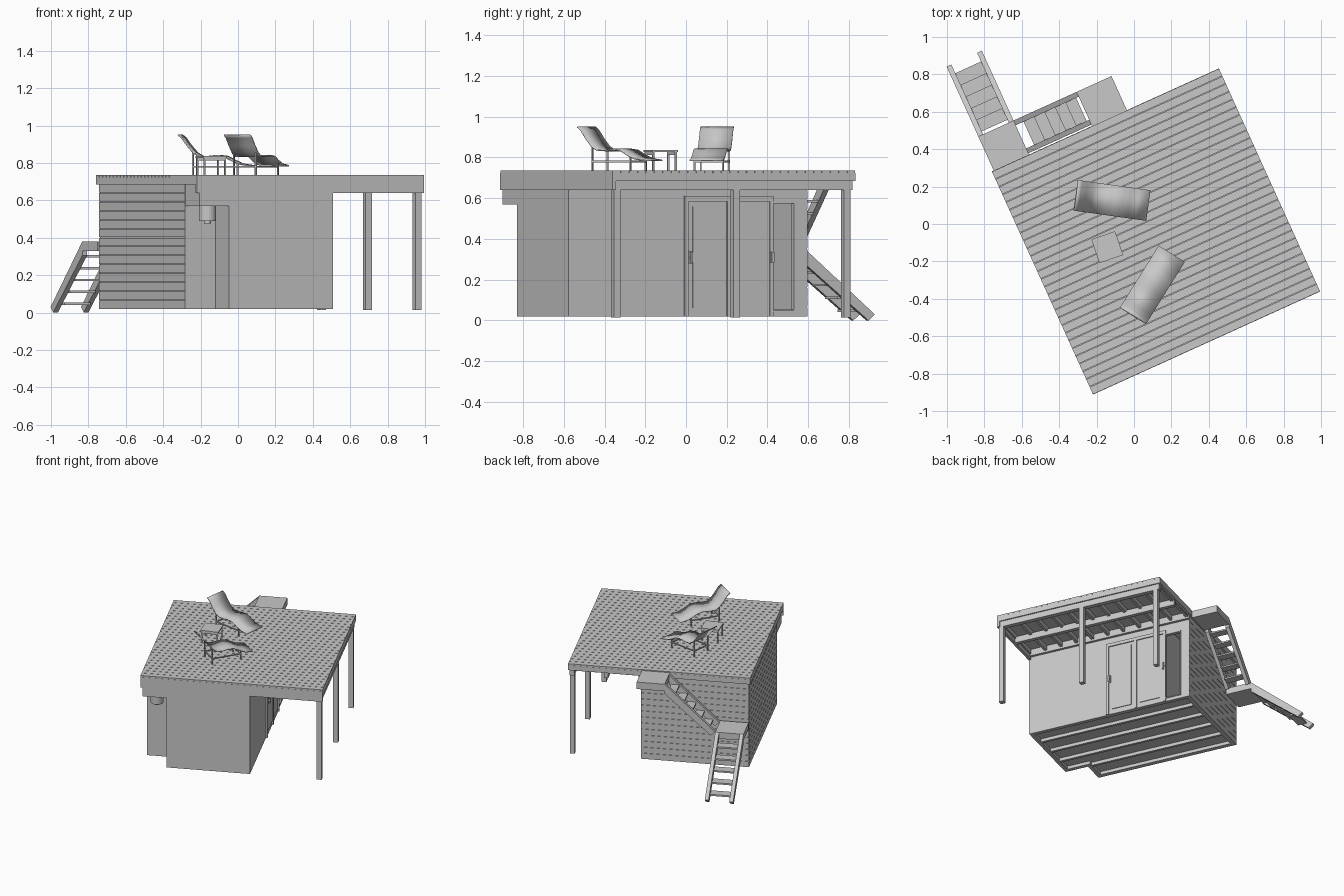
import bpy, bmesh, math
from mathutils import Matrix, Vector

if "Cube" in bpy.data.objects:
    bpy.data.objects.remove(bpy.data.objects["Cube"], do_unlink=True)

TURN = math.radians(24.4)   # the whole building is turned on the plot

grey = bpy.data.materials.new("warm_grey")
grey.use_nodes = True
grey.diffuse_color = (0.58, 0.58, 0.58, 1)
grey.node_tree.nodes["Principled BSDF"].inputs["Base Color"].default_value = (0.58, 0.58, 0.58, 1)


def finish(name, bm, loc=(0, 0, 0), turn=TURN):
    bmesh.ops.recalc_face_normals(bm, faces=bm.faces)
    me = bpy.data.meshes.new(name)
    bm.to_mesh(me)
    bm.free()
    ob = bpy.data.objects.new(name, me)
    ob.location = loc
    ob.rotation_euler.z = turn
    me.materials.append(grey)
    bpy.context.scene.collection.objects.link(ob)
    return ob


def add_box(bm, u0, u1, v0, v1, z0, z1):
    m = Matrix.Translation(((u0 + u1) / 2, (v0 + v1) / 2, (z0 + z1) / 2))
    bmesh.ops.create_cube(bm, size=1, matrix=m @ Matrix.Diagonal((u1 - u0, v1 - v0, z1 - z0, 1)))


def boxes(name, items, loc=(0, 0, 0), turn=TURN):
    bm = bmesh.new()
    for b in items:
        add_box(bm, *b)
    return finish(name, bm, loc, turn)


def add_prism(bm, pts, offset):
    f = bm.faces.new([bm.verts.new(p) for p in pts])
    new = bmesh.ops.extrude_face_region(bm, geom=[f])["geom"]
    bmesh.ops.translate(bm, verts=[g for g in new if isinstance(g, bmesh.types.BMVert)], vec=offset)


def spread(a, b, n):
    return [a + (b - a) * i / (n - 1) for i in range(n)]


# Main footprint: left, right, front and back, with the entry notch
L, R, F, B = -0.56, 0.225, -0.735, 0.55
NU, NV, T = -0.385, -0.555, 0.03
BASE, TOP, DECK = 0.02, 0.69, 0.735

boxes("house_walls", [
    (NU, R, F, F + T, BASE, TOP),
    (NU, NU + T, F, NV + T, BASE, TOP),
    (L, NU + T, NV, NV + T, BASE, TOP),
    (L, L + T, NV, B, BASE, TOP),
    (L, R, B - T, B, BASE, TOP),
    (R - T, R, F, 0.36, BASE, TOP),
    (R - T, R, 0.48, B, BASE, TOP),
    (R - T, R, 0.36, 0.48, BASE, 0.05),
    (R - T, R, 0.36, 0.48, 0.58, TOP),
    (L, R, 0.32, 0.34, 0.05, TOP),
])
boxes("house_floor", [(L + .01, R - .01, NV + .01, B - .01, .045, .055),
                      (NU + .01, R - .01, F + .01, NV + .02, .045, .055)])
boxes("floor_joists", [(u - .01, u + .01, (F if u > NU else NV) + .01, B - .01, BASE, .046)
                       for u in spread(L + .17, R - .15, 4)])
boxes("entry_soffit", [(L, NU, F, NV, 0.57, TOP)])

# Horizontal siding on the left and back walls
ROWS, STEP = 14, (TOP - BASE) / 14
boxes("siding", [b for i in range(ROWS) for z in [BASE + i * STEP] for b in (
    (L - .004, L + .001, NV, B + .004, z, z + STEP - .003),
    (L - .004, R, B - .001, B + .004, z, z + STEP - .003))])

# Entry lamp
bm = bmesh.new()
for r, z0, z1 in ((.046, .49, .572), (.018, .475, .492)):
    bmesh.ops.create_cone(bm, cap_ends=True, segments=24, radius1=r, radius2=r, depth=z1 - z0,
                          matrix=Matrix.Translation((-.472, -.645, (z0 + z1) / 2)))
finish("entry_lamp", bm)

# Double door with raised frame, leaf panels and handles
door = [(R, R + .012, v, v + .02, BASE, .61) for v in (-.113, .115, .345)]
door += [(R, R + .012, -.113, .365, .585, .61)]
for a, b in ((-.093, .115), (.135, .345)):
    door += [(R, R + .004, a, b, BASE, .585), (R, R + .009, a + .025, b - .025, .06, .56)]
boxes("double_door", door)
boxes("door_handles", [b for v in (-.083, .355) for b in (
    (R, R + .03, v - .004, v + .004, .305, .315),
    (R + .022, R + .03, v - .006, v + .006, .285, .335),
    (R + .01, R + .015, v - .009, v + .009, .28, .34))])
boxes("window_frame", [(R, R + .006, a, b, c, d) for a, b, c, d in (
    (.355, .362, .045, .585), (.478, .485, .045, .585),
    (.355, .485, .575, .585), (.355, .485, .045, .052))])

# Roof deck with planks and rim boards
DL, DR, DF, DB = -0.576, 0.757, -0.74, 0.57
N = 29
PITCH = (DB - DF) / N
boxes("deck_planks", [(DL, DR, DF + i * PITCH + .0015, DF + (i + 1) * PITCH - .0015, .722, DECK)
                      for i in range(N)])
boxes("deck_base", [(DL + .005, DR - .005, DF + .005, DB - .005, .712, .723)])
boxes("deck_rim", [
    (DL, DL + .025, DF, DB, .685, .723), (DR - .02, DR, DF, DB, .685, .723),
    (DL, DR, DB - .02, DB, .685, .723), (DL, DR, DF, DF + .02, .64, .723)])

# Porch frame and posts
boxes("porch_beams", [(.712, .748, DF + .01, DB - .012, .64, .69),
                      (.465, .495, DF + .01, DB - .012, .64, .69),
                      (R, R + .02, DF + .01, DB - .012, .66, .715)])
boxes("porch_joists", [(R, DR - .01, v - .01, v + .01, .675, .715) for v in spread(DF + .02, DB - .03, 11)])
boxes("porch_posts", [(.712, .748, v - .018, v + .018, .015, .65) for v in (-.71, -.065, .53)])

# Landings
S0, S1, SV = -.565, -.358, .77
LOW, HIGH = .38, .728
boxes("lower_landing", [(S0, S1, DB, SV, LOW - .05, LOW)])
boxes("upper_landing", [(.012, .217, DB, SV, HIGH - .055, HIGH)])


def flight(name, along, across, start, end, side0, side1, z0, z1, steps):
    """Stringers and treads climbing from start to end along one axis."""
    bm = bmesh.new()
    a, c = Vector(along), Vector(across)
    up = Vector((0, 0, 1))
    run, rise = end - start, z1 - z0
    drop, w = .075, .028
    foot = drop * .45 * (1 if run > 0 else -1)
    for s in (side0, side1 - w):
        prof = [(start, z0 + .03), (start + foot, z0), (end, z1 - drop), (end, z1)]
        add_prism(bm, [a * p + up * z + c * s for p, z in prof], c * w)
    for i in range(1, steps):
        mid = start + run * (i + .25) / steps
        z = z0 + rise * i / steps - .01
        half = abs(run) / steps * .5
        prof = [(mid - half, z - .012), (mid + half, z - .012), (mid + half, z), (mid - half, z)]
        add_prism(bm, [a * p + up * q + c * (side0 + w) for p, q in prof], c * (side1 - side0 - 2 * w))
    finish(name, bm)


flight("lower_stairs", (0, 1, 0), (1, 0, 0), 1.18, SV, S0, S1, 0, LOW, 6)
flight("upper_stairs", (1, 0, 0), (0, 1, 0), S1, .012, .578, SV, LOW - .03, HIGH, 6)


# Sun loungers: a curved sling on a thin leg frame
SLING = [(0, .95), (.02, .935), (.05, .893), (.085, .852), (.115, .835), (.16, .834),
         (.21, .84), (.25, .834), (.29, .812), (.33, .794), (.39, .785)]


def lounger(name, x, y, angle, width):
    h = width / 2
    bm = bmesh.new()
    rows = [[bm.verts.new((s, e, z)) for e in (-h, h)] for s, z in SLING]
    for p, q in zip(rows, rows[1:]):
        bm.faces.new((p[0], q[0], q[1], p[1])).smooth = True
    ob = finish(name + "_sling", bm, (x, y, 0), angle)
    mod = ob.modifiers.new("thickness", "SOLIDIFY")
    mod.thickness = .007
    mod.offset = 0
    k, e = .004, h - .012
    bars = [(s - k, s + k, t - k, t + k, DECK, z) for s, z in ((.08, .855), (.3, .805)) for t in (-e, e)]
    bars += [(.08, .3, t - k, t + k, .776, .784) for t in (-e, e)]
    bars += [(s - k, s + k, -e, e, .776, .784) for s in (.08, .3)]
    boxes(name + "_frame", bars, (x, y, 0), angle)


lounger("back_lounger", -.31, .153, math.radians(-8), .165)
lounger("front_lounger", -.005, -.49, math.radians(58), .165)

# Side table
h, k = .067, .005
table = [(-h, h, -h, h, .826, .836)]
table += [(a - k, a + k, b - k, b + k, DECK, .828) for a in (-.058, .058) for b in (-.058, .058)]
table += [(-.058, .058, b - k, b + k, .812, .828) for b in (-.058, .058)]
boxes("side_table", table, (-.143, -.124, 0), math.radians(19))
